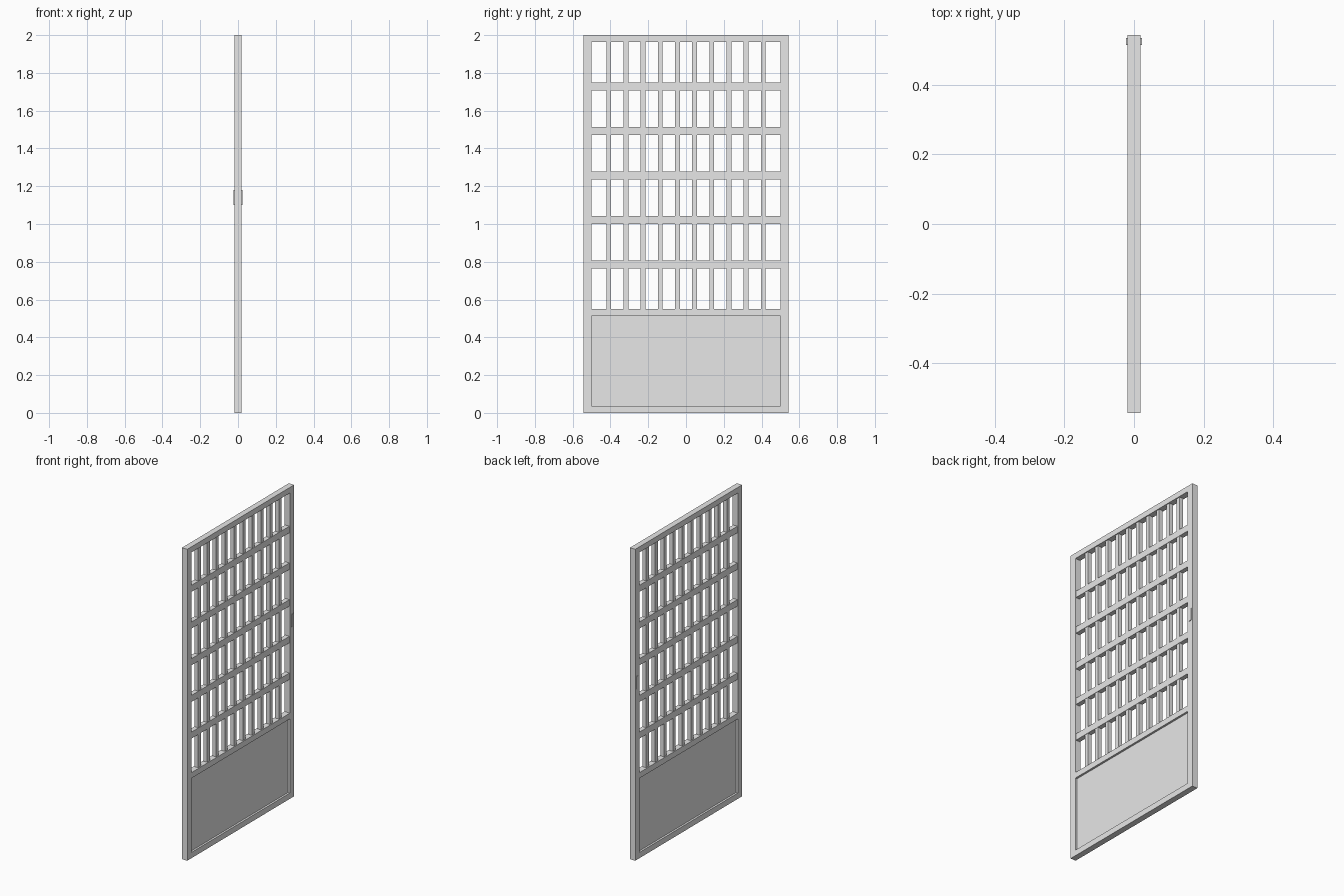
import bpy

old = bpy.data.objects.get("Cube")
if old:
    bpy.data.objects.remove(old, do_unlink=True)

# Single plain grey finish
grey = bpy.data.materials.new("plain_grey")
grey.use_nodes = True
grey.diffuse_color = (0.8, 0.8, 0.8, 1)
for node in grey.node_tree.nodes:
    if node.type == "BSDF_PRINCIPLED":
        node.inputs["Base Color"].default_value = grey.diffuse_color


def box(name, depth, y0, y1, z0, z1, x=0):
    """Box of the given thickness in x, spanning y0..y1 and z0..z1."""
    bpy.ops.mesh.primitive_cube_add(size=1, location=(x, (y0 + y1) / 2, (z0 + z1) / 2))
    ob = bpy.context.object
    ob.name = name
    ob.scale = (depth, y1 - y0, z1 - z0)
    bpy.ops.object.transform_apply(location=False, rotation=False, scale=True)
    ob.data.materials.append(grey)
    return ob


HALF = 0.542      # half width of the door
INNER = 0.5       # half width of the opening
DEPTH = 0.038
SILL, HEAD = 0.55, 1.964
COLUMNS, ROWS = 11, 6

# Outer frame: two stiles and three rails
box("front_stile", DEPTH, -HALF, -INNER, 0, 2)
box("back_stile", DEPTH, INNER, HALF, 0, 2)
box("top_rail", DEPTH, -INNER, INNER, HEAD, 2)
box("middle_rail", DEPTH, -INNER, INNER, SILL - 0.037, SILL)
box("bottom_rail", DEPTH, -INNER, INNER, 0, 0.037)

# Recessed lower panel
box("lower_panel", 0.012, -INNER, INNER, 0.037, SILL - 0.037)

# Lattice: upright bars and slightly thicker cross bars
for i in range(1, COLUMNS):
    y = -INNER + 2 * INNER * i / COLUMNS
    box("upright_bar", 0.026, y - 0.013, y + 0.013, SILL, HEAD)
for i in range(1, ROWS):
    z = SILL + (HEAD - SILL) * i / ROWS
    box("cross_bar", 0.03, -INNER, INNER, z - 0.021, z + 0.021)

# Finger pulls on both faces of the back stile
for side in (-1, 1):
    box("finger_pull", 0.004, 0.514, 0.534, 1.1, 1.18, x=side * (DEPTH / 2 + 0.002))
